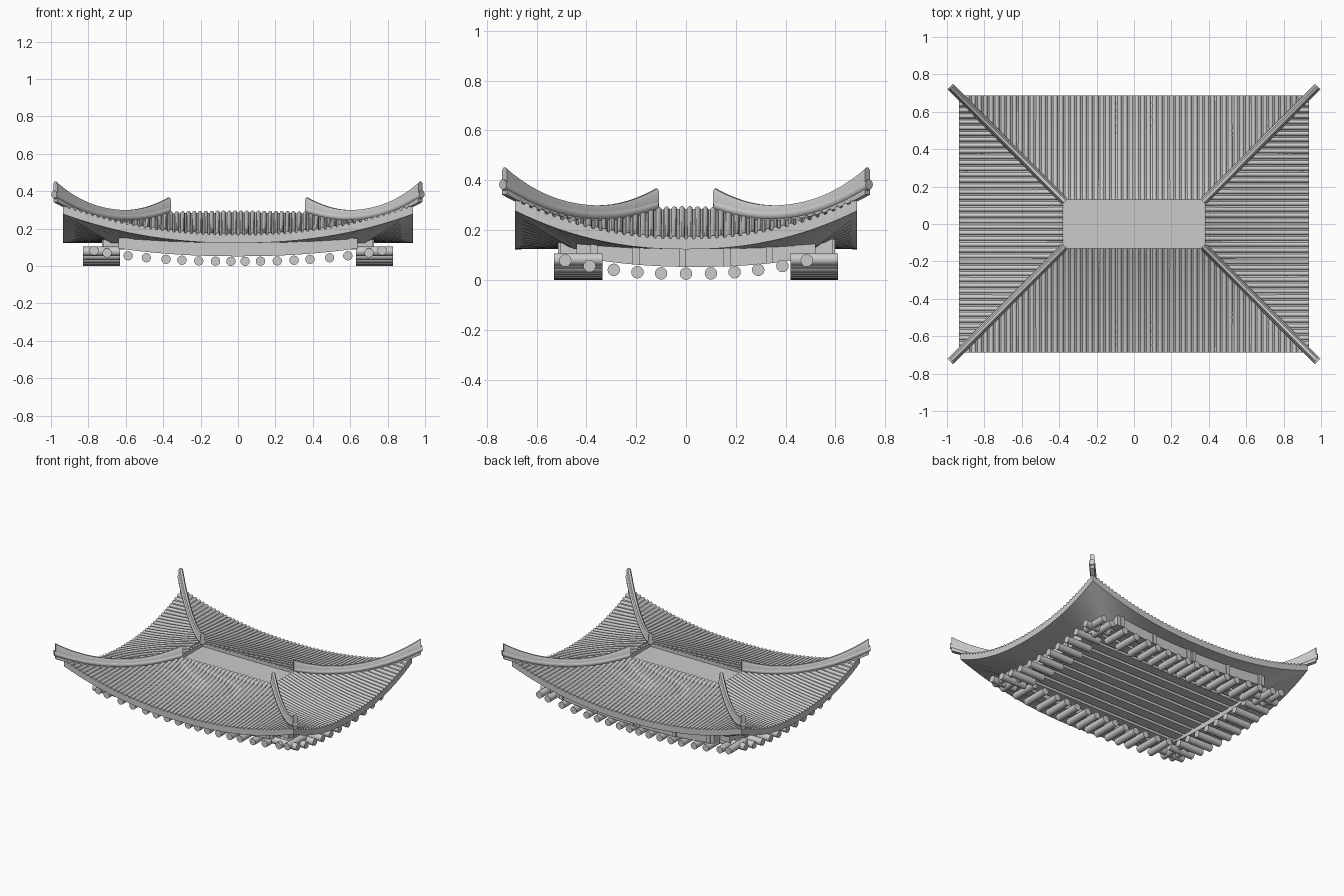
import bpy, bmesh, math
from mathutils import Vector

if "Cube" in bpy.data.objects:
    bpy.data.objects.remove(bpy.data.objects["Cube"])

IX, IY, DX, DY = 0.38, 0.13, 0.555, 0.557   # roof opening half-size, slope run


def hip_z(t):
    return 0.28 - 0.2 * t + 0.24 * t * t


def roof_z(t, u):
    mid = 0.285 - 0.19 * t + 0.07 * t * t
    return mid + (hip_z(t) - mid) * min(1, abs(u)) ** 2.2


def finish(name, bm, smooth=40):
    bmesh.ops.recalc_face_normals(bm, faces=bm.faces)
    me = bpy.data.meshes.new(name)
    bm.to_mesh(me)
    bm.free()
    ob = bpy.data.objects.new(name, me)
    bpy.context.collection.objects.link(ob)
    if smooth:
        bpy.ops.object.select_all(action='DESELECT')
        ob.select_set(True)
        bpy.context.view_layer.objects.active = ob
        bpy.ops.object.shade_smooth_by_angle(angle=math.radians(smooth))
    return ob


def loft(bm, sections):
    """Skin a list of equal closed rings and cap both ends."""
    rings = [[bm.verts.new(p) for p in s] for s in sections]
    n = len(rings[0])
    for a, b in zip(rings, rings[1:]):
        for i in range(n):
            bm.faces.new((a[i], a[(i + 1) % n], b[(i + 1) % n], b[i]))
    bm.faces.new(rings[0])
    bm.faces.new(rings[-1])


def box(bm, x0, x1, y0, y1, z0, z1):
    loft(bm, [[(x, y0, z0), (x, y1, z0), (x, y1, z1), (x, y0, z1)] for x in (x0, x1)])


def place(side, s, run, z):
    """Side 0/1 = front/back, 2/3 = left/right: s along the eave, run outward."""
    sg = -1 if side in (0, 2) else 1
    return (s, sg * run, z) if side < 2 else (sg * run, s, z)


# Curved roof slab, four slopes with fascia edge and opening edge
NT, NU, TH = 14, 32, 0.042
SIDES = ("front", "back", "left", "right")
for side, nm in enumerate(SIDES):
    a0, da, b0, db = (IX, DX, IY, DY) if side < 2 else (IY, DY, IX, DX)
    bm = bmesh.new()
    secs = []
    for j in range(NU + 1):
        u = -1 + 2 * j / NU
        pts = []
        for i in range(NT + 1):
            t = i / NT
            pts.append(place(side, u * (a0 + da * t), b0 + db * t, roof_z(t, u)))
        secs.append(pts + [(x, y, z - TH) for x, y, z in reversed(pts)])
    loft(bm, secs)
    ends = [f for f in bm.faces if len(f.verts) > 4]
    bmesh.ops.delete(bm, geom=ends, context='FACES_ONLY')
    finish(nm + "_roof_slope", bm)

    # Soffit from the lower fascia edge in to the flat ring above the beams
    bm = bmesh.new()
    rows = []
    for j in range(NU + 1):
        u = -1 + 2 * j / NU
        outer = place(side, u * (a0 + da), b0 + db, roof_z(1, u) - TH)
        inner = (0.68, 0.48) if side < 2 else (0.48, 0.68)
        x, y, z = place(side, u * inner[0], inner[1], 0.124)
        rows.append([bm.verts.new(p) for p in (outer, (x, y + 0.03, z))])
    for p, q in zip(rows, rows[1:]):
        bm.faces.new((p[0], p[1], q[1], q[0]))
    finish(nm + "_soffit", bm)

    # Rounded tile ribs running down the slope, cut off at the hips
    bm = bmesh.new()
    count = 60 if side < 2 else 44
    full = a0 + da
    pitch = 2 * full / count
    r = 0.0125
    for k in range(count):
        s = -full + pitch * (k + 0.5)
        t0 = max(0, (abs(s) - a0) / da)
        n = max(2, int((1 - t0) * 18))
        secs = []
        for i in range(n + 1):
            t = t0 + (1 - t0) * i / n
            z = roof_z(t, s / (a0 + da * t))
            secs.append([place(side, s + r * math.cos(g * math.pi / 5),
                               b0 + db * t, z - 0.004 + 1.25 * r * math.sin(g * math.pi / 5))
                         for g in range(6)])
        loft(bm, secs)
    finish(nm + "_tile_ribs", bm, 50)

# Flat lid inside the roof opening
bm = bmesh.new()
box(bm, -0.385, 0.385, -0.135, 0.135, 0.25, 0.262)
finish("opening_lid", bm, 0)

# Hip ridges: round lower ridge roll and upturned fin on top
for sx in (-1, 1):
    for sy in (-1, 1):
        side_v = Vector((sx, -sy, 0)).normalized()
        roll, fin = [], []
        for i in range(25):
            f = i / 24
            t = -0.01 + 1.097 * f
            c = Vector((sx * (IX + DX * t), sy * (IY + DY * t), hip_z(t) + 0.018 + 0.016 * t * t))
            roll.append([c + side_v * 0.021 * math.cos(g * math.pi / 5)
                         + Vector((0, 0, 0.021 * math.sin(g * math.pi / 5))) for g in range(10)])
            t = -0.02 + 1.095 * f
            p = Vector((sx * (IX + DX * t), sy * (IY + DY * t), 0))
            lo = hip_z(t)
            hi = lo + 0.06 + 0.02 * max(0, 1 - 2.5 * t) ** 2 + 0.036 * max(0, t) ** 4
            fin.append([p + side_v * w + Vector((0, 0, z)) for w, z in
                        ((-0.015, lo), (0.015, lo), (0.015, hi - 0.012), (0.007, hi),
                         (-0.007, hi), (-0.015, hi - 0.012))])
        tag = ("left" if sx < 0 else "right") + ("_front" if sy < 0 else "_back")
        for nm, secs in (("hip_roll_", roll), ("hip_fin_", fin)):
            bm = bmesh.new()
            loft(bm, secs)
            finish(nm + tag, bm)

# Sagging ring beams under the eaves, with small blocks on their outer faces
YC = 0.04
for side, nm in enumerate(SIDES):
    if side < 2:
        lo, hi, mid = -0.64, 0.64, 0
        run = (0.44, 0.505) if side == 0 else (0.52, 0.59)
        blocks = (-0.6, -0.32, -0.025, 0.025, 0.32, 0.6)
    else:
        lo, hi, mid = -0.44, 0.52, YC
        run = (0.64, 0.72)
        blocks = (-0.37, -0.2, -0.015, 0.165, 0.335)
    half = (hi - lo) / 2

    def base(s):
        return 0.052 + 0.042 * (abs(s - mid) / half) ** 2.2

    bm = bmesh.new()
    loft(bm, [[place(side, s, run[0], base(s)), place(side, s, run[1], base(s)),
               place(side, s, run[1], base(s) + 0.073), place(side, s, run[0], base(s) + 0.073)]
              for s in (lo + (hi - lo) * i / 20 for i in range(21))])
    for s in blocks:
        loft(bm, [[place(side, v, run[0], base(v)), place(side, v, run[1] + 0.008, base(v)),
                   place(side, v, run[1] + 0.008, base(v) + 0.075),
                   place(side, v, run[0], base(v) + 0.075)] for v in (s - 0.014, s + 0.014)])
    finish(nm + "_ring_beam", bm, 20)

# Short logs pointing outward below the beams
front_x = (0.038, 0.12, 0.21, 0.3, 0.385, 0.49, 0.587, 0.70, 0.77)
side_y = (0, 0.1, 0.195, 0.29, 0.387, 0.485)
for side, nm in enumerate(SIDES):
    bm = bmesh.new()
    vals = front_x if side < 2 else side_y
    far = 0.77 if side < 2 else 0.5
    r0, r1 = ((0.335, 0.53), (0.42, 0.61), (0.63, 0.83), (0.63, 0.83))[side]
    for s in sorted({sg * v for v in vals for sg in (-1, 1)}):
        z = 0.025 + 0.057 * (abs(s) / far) ** 2.4
        loft(bm, [[place(side, s + 0.025 * math.cos(g * math.pi / 8), rr,
                         z + 0.025 * math.sin(g * math.pi / 8)) for g in range(16)]
                  for rr in (r0, r1)])
    finish(nm + "_eave_logs", bm)

# Ceiling boards running left to right inside the ring
bm = bmesh.new()
for i in range(10):
    y = -0.44 + 0.096 * i
    box(bm, -0.66, 0.66, y + 0.012, y + 0.084, 0.088, 0.11)
box(bm, -0.66, 0.66, -0.44, 0.52, 0.108, 0.12)
finish("ceiling_boards", bm, 0)

# Rest the model exactly on the ground
low = min(v.co.z for o in bpy.data.objects for v in o.data.vertices)
for o in bpy.data.objects:
    for v in o.data.vertices:
        v.co.z -= low
